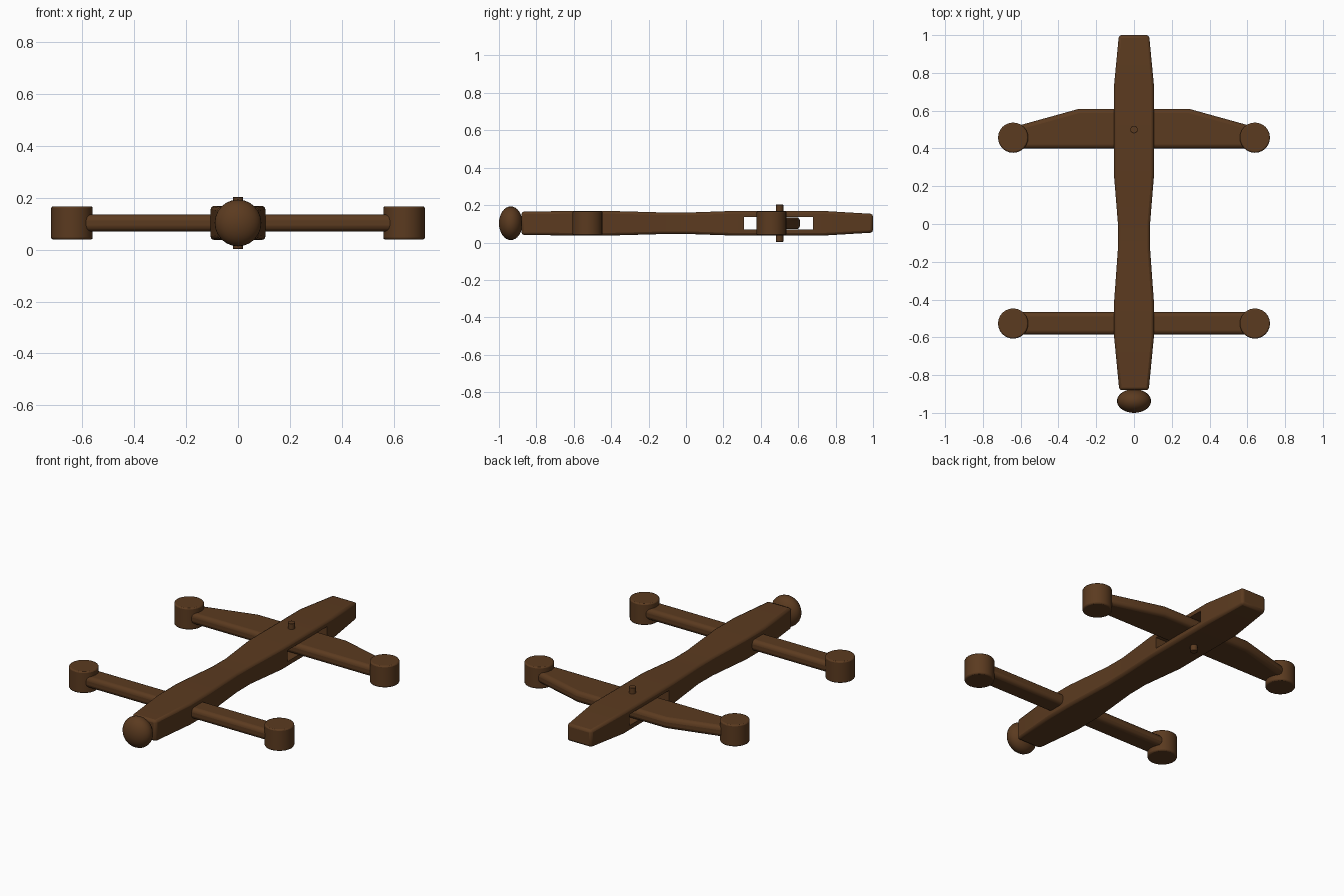
import bpy, bmesh, math
from mathutils import Matrix

if "Cube" in bpy.data.objects:
    bpy.data.objects.remove(bpy.data.objects["Cube"])

ZC = 0.103
wood = bpy.data.materials.new("dark_wood")
wood.diffuse_color = (0.105, 0.043, 0.014, 1)
wood.use_nodes = True
wood.node_tree.nodes["Principled BSDF"].inputs["Base Color"].default_value = wood.diffuse_color


def finish(name, bm, bevel=0, segs=2, limit=35):
    bmesh.ops.recalc_face_normals(bm, faces=bm.faces[:])
    me = bpy.data.meshes.new(name)
    bm.to_mesh(me)
    bm.free()
    ob = bpy.data.objects.new(name, me)
    bpy.context.collection.objects.link(ob)
    me.materials.append(wood)
    if bevel:
        m = ob.modifiers.new("bevel", 'BEVEL')
        m.width, m.segments = bevel, segs
        m.limit_method, m.angle_limit = 'ANGLE', math.radians(limit)
    return ob


def smooth(ob, angle=35):
    bpy.ops.object.select_all(action='DESELECT')
    ob.select_set(True)
    bpy.context.view_layer.objects.active = ob
    bpy.ops.object.shade_smooth_by_angle(angle=math.radians(angle))


def plate(name, outline, h, bevel, segs):
    # flat outline extruded symmetrically about the centre height
    bm = bmesh.new()
    f = bm.faces.new([bm.verts.new((x, y, ZC - h)) for x, y in outline])
    r = bmesh.ops.extrude_face_region(bm, geom=[f])
    vs = [v for v in r["geom"] if isinstance(v, bmesh.types.BMVert)]
    bmesh.ops.translate(bm, verts=vs, vec=(0, 0, 2 * h))
    return finish(name, bm, bevel, segs)


def cylinder(name, x, y, r, h, sides, bevel):
    bm = bmesh.new()
    bmesh.ops.create_cone(bm, cap_ends=True, segments=sides, radius1=r, radius2=r,
                          depth=2 * h, matrix=Matrix.Translation((x, y, ZC)))
    ob = finish(name, bm, bevel, 2)
    smooth(ob)
    return ob


# main handle: rectangular sections lofted along y (y, half width, half height)
sections = [(-0.88, 0.078, 0.062), (-0.59, 0.106, 0.066), (-0.42, 0.106, 0.066),
            (-0.13, 0.085, 0.058), (0.0, 0.085, 0.057), (0.26, 0.106, 0.066),
            (0.73, 0.106, 0.066), (1.0, 0.08, 0.05)]
bm = bmesh.new()
rings = [[bm.verts.new((sx * w, y, ZC + sz * h))
          for sx, sz in ((-1, -1), (1, -1), (1, 1), (-1, 1))] for y, w, h in sections]
for a, b in zip(rings, rings[1:]):
    for i in range(4):
        j = (i + 1) % 4
        bm.faces.new((a[i], a[j], b[j], b[i]))
bm.faces.new(rings[0])
bm.faces.new(rings[-1])
handle = finish("main_handle", bm, 0.014, 2, 40)

# slot through the handle for the swivelling arm
bm = bmesh.new()
bmesh.ops.create_cube(bm, size=1, matrix=Matrix.Translation((0, 0.495, ZC))
                      @ Matrix.Diagonal((0.5, 0.37, 0.066, 1)))
cutter = finish("slot_cutter", bm)
cutter.hide_render = True
cutter.hide_viewport = True
cut = handle.modifiers.new("slot", 'BOOLEAN')
cut.operation, cut.object, cut.solver = 'DIFFERENCE', cutter, 'EXACT'
smooth(handle, 25)

# cross arms
X = 0.64
front = plate("front_arm", [(-X, -0.585), (X, -0.585), (X, -0.467), (-X, -0.467)],
              0.032, 0.022, 3)
rear = plate("rear_arm", [(-X, 0.40), (X, 0.40), (X, 0.513), (0.29, 0.61),
                          (-0.29, 0.61), (-X, 0.513)], 0.032, 0.022, 3)
for arm in (front, rear):
    smooth(arm, 35)

# round end blocks on all four arm tips
for label, y in (("front", -0.527), ("rear", 0.457)):
    for side, s in (("left", -1), ("right", 1)):
        cylinder(f"{label}_{side}_end_block", s * X, y, 0.08, 0.064, 24, 0.007)

# pivot pin
cylinder("pivot_pin", 0, 0.5, 0.02, 0.1, 16, 0.002)

# flattened ball on the front tip
bm = bmesh.new()
bmesh.ops.create_uvsphere(bm, u_segments=24, v_segments=16, radius=1,
                          matrix=Matrix.Translation((0, -0.937, ZC))
                          @ Matrix.Diagonal((0.09, 0.063, 0.09, 1))
                          @ Matrix.Rotation(math.pi / 2, 4, 'X'))
smooth(finish("front_knob", bm), 60)
